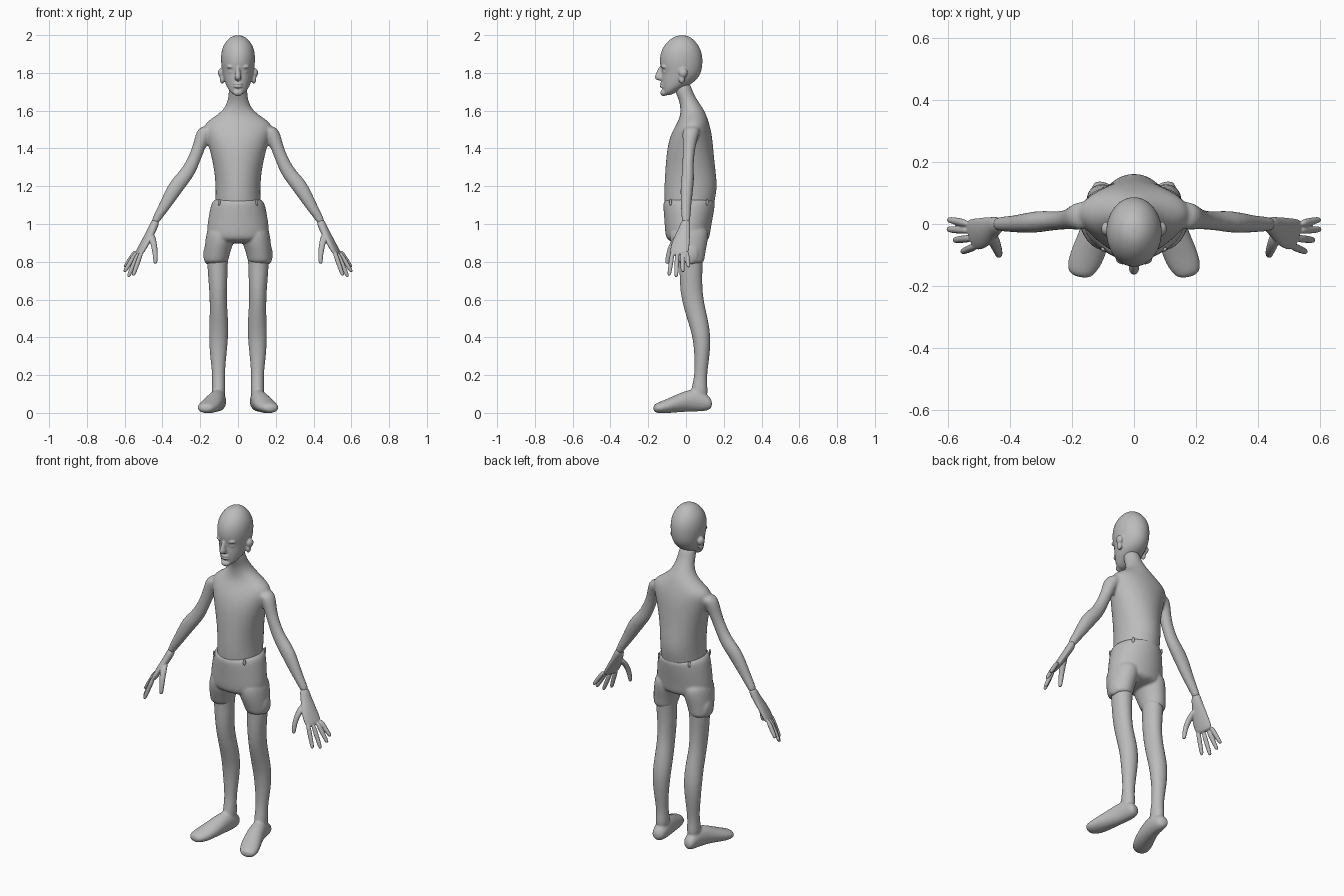
import bpy
import bmesh
from math import cos, sin, pi
from mathutils import Vector, Matrix

cube = bpy.data.objects.get("Cube")
if cube:
    bpy.data.objects.remove(cube)

GREY = (0.5, 0.5, 0.5, 1)
clay = bpy.data.materials.new("clay grey")
clay.use_nodes = True
clay.diffuse_color = GREY
clay.node_tree.nodes["Principled BSDF"].inputs["Base Color"].default_value = GREY

X, Y, Z = Vector((1, 0, 0)), Vector((0, 1, 0)), Vector((0, 0, 1))
SIDES = {"left": 1, "right": -1}


def loft(bm, rings, u, v, sides=16):
    """Closed skin through elliptical rings (centre, half size on u, half size on v)."""
    loops = []
    for centre, a, b in rings:
        angles = [2 * pi * i / sides for i in range(sides)]
        loops.append([bm.verts.new(Vector(centre) + u * a * cos(t) + v * b * sin(t))
                      for t in angles])
    for low, high in zip(loops, loops[1:]):
        for i in range(sides):
            j = (i + 1) % sides
            bm.faces.new((low[i], low[j], high[j], high[i]))
    bm.faces.new(loops[0][::-1])
    bm.faces.new(loops[-1])


def column(bm, rows, side=1):
    """Upright loft; each row is height, middle x, half width, front y, back y."""
    loft(bm, [((side * x, (f + b) / 2, z), w, (b - f) / 2) for z, x, w, f, b in rows], X, Y)


def limb(bm, rows, side, u, v):
    """Loft along a limb; each row is x, y, z, half size on u, half size on v."""
    mirror = Vector((side, 1, 1))
    loft(bm, [(Vector(r[:3]) * mirror, r[3], r[4]) for r in rows],
         (u * mirror).normalized(), (v * mirror).normalized())


def blob(bm, centre, size):
    matrix = Matrix.Translation(centre) @ Matrix.Diagonal((*size, 1))
    bmesh.ops.create_uvsphere(bm, u_segments=16, v_segments=10, radius=1, matrix=matrix)


def finish(name, bm, voxel, smooth=3):
    """Turn the overlapping volumes into one smooth blended skin."""
    bmesh.ops.recalc_face_normals(bm, faces=bm.faces)
    for face in bm.faces:
        face.smooth = True
    mesh = bpy.data.meshes.new(name)
    bm.to_mesh(mesh)
    bm.free()
    mesh.materials.append(clay)
    obj = bpy.data.objects.new(name, mesh)
    bpy.context.collection.objects.link(obj)
    sub = obj.modifiers.new("round", "SUBSURF")
    sub.levels = sub.render_levels = 2
    remesh = obj.modifiers.new("blend", "REMESH")
    remesh.mode = "VOXEL"
    remesh.voxel_size = voxel
    remesh.use_smooth_shade = True
    relax = obj.modifiers.new("relax", "SMOOTH")
    relax.factor = 0.5
    relax.iterations = smooth
    return obj


# Torso, neck and arms
bm = bmesh.new()
torso = [(1.05, .125, -.11, .14), (1.12, .122, -.118, .155), (1.2, .12, -.118, .17),
         (1.3, .13, -.112, .157), (1.4, .155, -.103, .147), (1.47, .175, -.085, .14),
         (1.525, .19, -.055, .127), (1.56, .14, -.035, .115), (1.6, .08, -.03, .1),
         (1.65, .055, -.035, .065), (1.7, .05, -.06, .035), (1.76, .045, -.07, .02)]
column(bm, [(z, 0, w, f, b) for z, w, f, b in torso])
arm = [(.15, .03, 1.51, .05, .035), (.185, .025, 1.48, .045, .042),
       (.208, .015, 1.4, .032, .032), (.25, .01, 1.3, .03, .036),
       (.285, .01, 1.25, .034, .041), (.328, .005, 1.2, .036, .044),
       (.385, 0, 1.1, .028, .032), (.43, 0, 1.03, .024, .023), (.445, 0, 1, .022, .02)]
for side in SIDES.values():
    limb(bm, arm, side, Y, Vector((.9, 0, .4)))
finish("torso_and_arms", bm, .008, 5)

# Head with a brow, nose, lips, chin and ears
bm = bmesh.new()
skull = [(1.68, .025, -.12, -.08), (1.71, .052, -.125, -.03), (1.74, .067, -.13, .03),
         (1.77, .077, -.132, .065), (1.805, .085, -.129, .084), (1.845, .091, -.142, .09),
         (1.89, .093, -.141, .09), (1.935, .085, -.126, .076), (1.975, .06, -.092, .045),
         (2.0, .025, -.048, .008)]
column(bm, [(z, 0, w, f, b) for z, w, f, b in skull])
nose = [(1.84, .009, -.14, -.11), (1.8, .013, -.158, -.11),
        (1.775, .02, -.17, -.11), (1.758, .014, -.153, -.11)]
column(bm, [(z, 0, w, f, b) for z, w, f, b in nose])
blob(bm, (0, -.117, 1.695), (.027, .02, .018))
for height in (1.742, 1.728):
    blob(bm, (0, -.125, height), (.026, .014, .007))
for side in SIDES.values():
    blob(bm, (side * .036, -.112, 1.832), (.026, .02, .009))
    blob(bm, (side * .034, -.107, 1.805), (.016, .014, .009))
    blob(bm, (side * .089, -.015, 1.8), (.018, .024, .025))
    blob(bm, (side * .084, -.022, 1.768), (.013, .017, .025))
finish("head", bm, .005, 2)

# Shorts with side pockets
bm = bmesh.new()
waist = [(1.145, .128, -.12, .16), (1.1, .147, -.124, .156), (1.05, .157, -.12, .148),
         (1, .165, -.116, .138), (.95, .17, -.113, .13), (.895, .155, -.1, .122)]
column(bm, [(z, 0, w, f, b) for z, w, f, b in waist])
cuff = [(1, .085, .075, -.09, .12), (.92, .094, .08, -.09, .12), (.87, .106, .072, -.075, .108),
        (.82, .114, .066, -.058, .1), (.785, .117, .063, -.045, .095)]
for side in SIDES.values():
    column(bm, cuff, side)
    blob(bm, (side * .162, .025, .84), (.022, .045, .055))
finish("shorts", bm, .007, 3)

# Belt loops standing just proud of the waist
for label, side in SIDES.items():
    for place, y in (("front", -.082), ("back", .112)):
        bm = bmesh.new()
        spin = Matrix.Rotation(side * (pi / 4 if y < 0 else -pi / 4), 4, "Z")
        where = Matrix.Translation((side * .1, y, 1.115))
        size = Matrix.Diagonal((.02, .014, .045, 1))
        bmesh.ops.create_cube(bm, size=1, matrix=where @ spin @ size)
        finish(f"belt_loop_{place}_{label}", bm, .003, 1)

# Legs and turned-out feet
leg = [(.92, .1, .06, -.05, .1), (.8, .11, .056, -.035, .09), (.7, .106, .051, -.036, .086),
       (.6, .105, .045, -.026, .092), (.5, .101, .05, .004, .117), (.4, .103, .053, .036, .133),
       (.3, .105, .044, .044, .126), (.2, .103, .033, .045, .111),
       (.14, .103, .036, .03, .113), (.07, .103, .037, .02, .12)]
# Foot rows: y, middle x, half width, sole, top
foot = [(.138, .1, .026, .025, .07), (.11, .1, .04, .008, .1), (.05, .105, .044, .006, .135),
        (-.03, .125, .052, .004, .108), (-.1, .15, .059, -.003, .074),
        (-.15, .17, .05, -.003, .055), (-.173, .176, .03, .008, .042)]
for label, side in SIDES.items():
    bm = bmesh.new()
    column(bm, leg, side)
    limb(bm, [(x, y, (low + top) / 2, w, (top - low) / 2) for y, x, w, low, top in foot],
         side, Vector((.97, .2, 0)), Z)
    finish(f"leg_{label}", bm, .007, 4)

# Hands: a tilted palm, four fingers and a thumb
palm = [(.432, 0, 1.025, .025, .023), (.452, -.008, .975, .032, .022),
        (.484, -.027, .915, .05, .02), (.512, -.034, .865, .054, .017),
        (.53, -.034, .835, .05, .014)]
fingers = [((.54, .002, .86), (.6, .014, .77)), ((.535, -.021, .855), (.602, -.017, .745)),
           ((.525, -.046, .85), (.582, -.052, .718)), ((.508, -.07, .86), (.556, -.09, .725))]
across, thick = Vector((.25, .95, .1)), Vector((.88, -.25, .4))
for label, side in SIDES.items():
    bm = bmesh.new()
    limb(bm, palm, side, across, thick)
    for base, tip in fingers:
        base, tip = Vector(base), Vector(tip)
        rows = [(*base.lerp(tip, t), r, r) for t, r in ((0, .013), (.5, .0125), (.9, .011), (1, .007))]
        limb(bm, rows, side, across, thick)
    thumb = [(.46, -.03, .95, .02, .02), (.447, -.07, .9, .018, .018),
             (.438, -.09, .85, .014, .014), (.437, -.1, .8, .012, .012),
             (.438, -.1, .788, .007, .007)]
    limb(bm, thumb, side, Y, X)
    finish(f"hand_{label}", bm, .004, 2)
